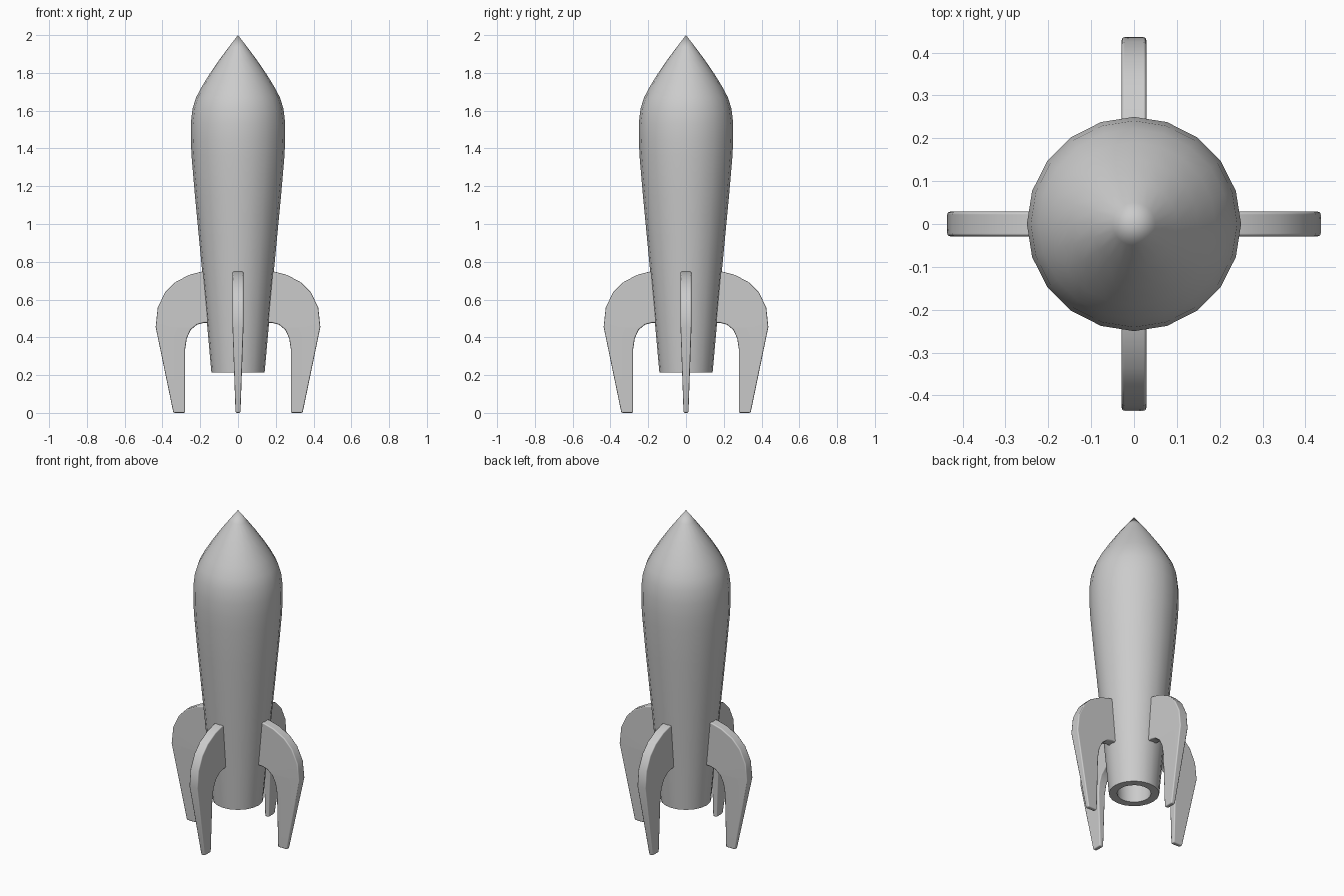
import bpy, bmesh
from math import cos, sin, pi, radians

if "Cube" in bpy.data.objects:
    bpy.data.objects.remove(bpy.data.objects["Cube"])

SIDES = 20


def make_object(name, bm):
    bmesh.ops.recalc_face_normals(bm, faces=bm.faces[:])
    mesh = bpy.data.meshes.new(name)
    bm.to_mesh(mesh)
    bm.free()
    obj = bpy.data.objects.new(name, mesh)
    bpy.context.collection.objects.link(obj)
    return obj


def smooth(obj, angle):
    bpy.ops.object.select_all(action='DESELECT')
    obj.select_set(True)
    bpy.context.view_layer.objects.active = obj
    bpy.ops.object.shade_smooth_by_angle(angle=radians(angle))


def lathe(name, profile):
    """Revolve (radius, z) points round z; both ends lie on the axis."""
    bm = bmesh.new()
    rings = []
    for r, z in profile:
        n = SIDES if r > 0 else 1
        rings.append([bm.verts.new((r * cos(2 * pi * i / SIDES), r * sin(2 * pi * i / SIDES), z))
                      for i in range(n)])
    for a, b in zip(rings, rings[1:]):
        for i in range(SIDES):
            j = (i + 1) % SIDES
            quad = [a[i % len(a)], a[j % len(a)], b[j % len(b)], b[i % len(b)]]
            bm.faces.new(list(dict.fromkeys(quad)))
    return make_object(name, bm)


# Hull: pointed nose, tapered body, open exhaust recess underneath
hull = lathe("hull", [
    (0, 2.0), (0.05, 1.935), (0.10, 1.868), (0.15, 1.795), (0.19, 1.73),
    (0.222, 1.67), (0.241, 1.61), (0.25, 1.53), (0.25, 1.45), (0.246, 1.36),
    (0.228, 1.15), (0.207, 0.93), (0.186, 0.71), (0.163, 0.46), (0.141, 0.215),
    (0.095, 0.215), (0.11, 0.46), (0, 0.46)])
smooth(hull, 35)

# Fins: curved outline, thinning towards the foot
FIN = [(0.15, 0.75), (0.196, 0.747), (0.26, 0.73), (0.335, 0.69), (0.387, 0.637),
       (0.425, 0.557), (0.436, 0.455), (0.342, 0.0), (0.28, 0.0), (0.28, 0.335),
       (0.271, 0.395), (0.25, 0.44), (0.217, 0.467), (0.18, 0.477), (0.13, 0.477)]
THICK, THIN, BEND = 0.029, 0.013, 0.455


def make_fin(name, turn):
    bm = bmesh.new()
    face = bm.faces.new([bm.verts.new((x, -THICK, z)) for x, z in FIN])
    ext = bmesh.ops.extrude_face_region(bm, geom=[face])
    top = [v for v in ext["geom"] if isinstance(v, bmesh.types.BMVert)]
    bmesh.ops.translate(bm, verts=top, vec=(0, 2 * THICK, 0))
    bmesh.ops.bisect_plane(bm, geom=bm.verts[:] + bm.edges[:] + bm.faces[:],
                           plane_co=(0, 0, BEND), plane_no=(0, 0, 1), dist=0.0005)
    for v in bm.verts:
        t = min(1, v.co.z / BEND)
        v.co.y *= (THIN + (THICK - THIN) * t) / THICK
    fin = make_object(name, bm)
    fin.rotation_euler.z = turn
    smooth(fin, 35)
    bevel = fin.modifiers.new("bevel", 'BEVEL')
    bevel.width = 0.007
    bevel.segments = 2
    bevel.limit_method = 'ANGLE'
    bevel.angle_limit = radians(45)
    bevel.harden_normals = True


for i, side in enumerate(("right", "back", "left", "front")):
    make_fin(side + "_fin", i * pi / 2)
